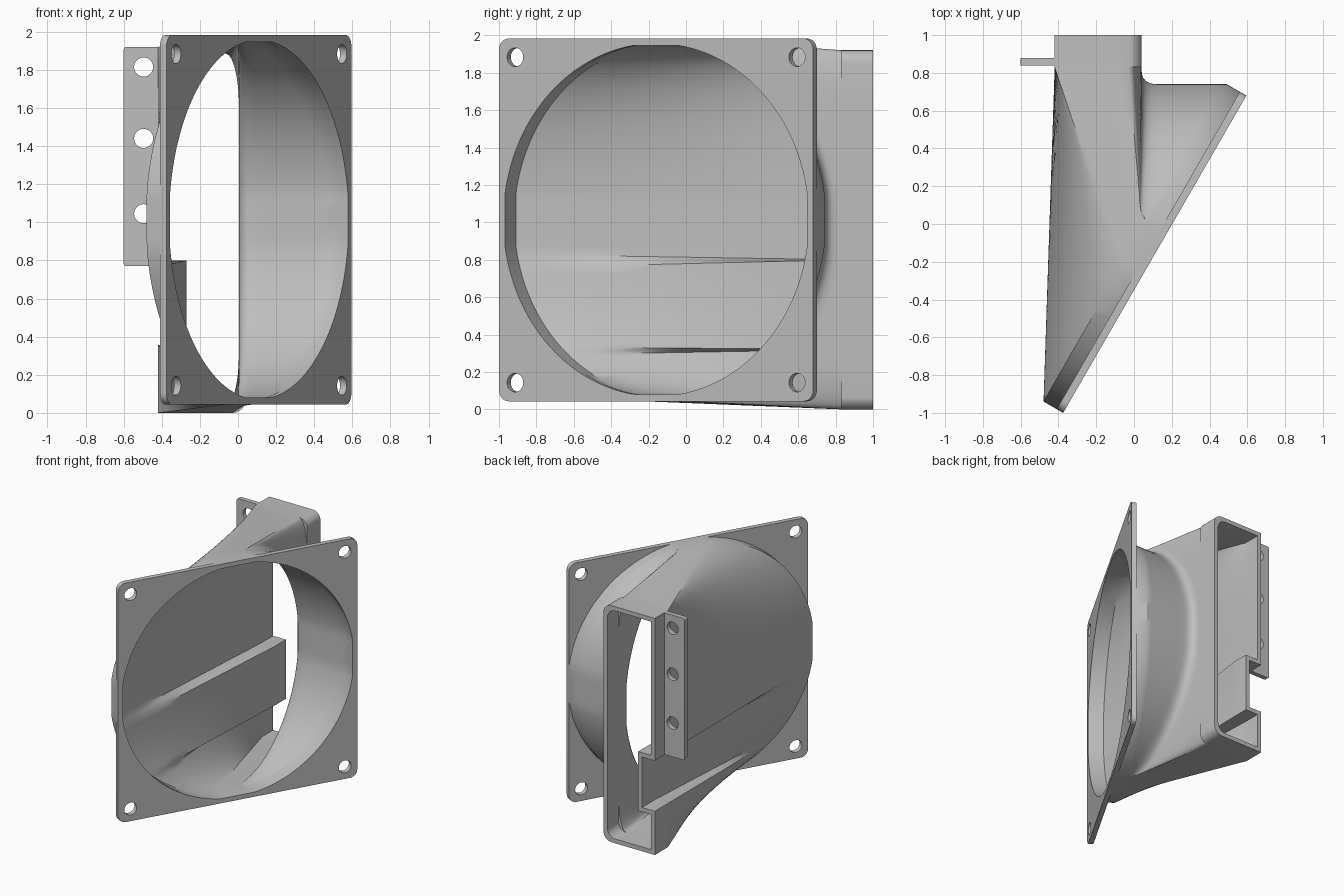
import bpy, bmesh
from math import radians, sin, cos, pi, ceil, sqrt
from mathutils import Vector, Matrix

cube = bpy.data.objects.get("Cube")
if cube:
    bpy.data.objects.remove(cube, do_unlink=True)

grey = bpy.data.materials.new("plain grey")
grey.use_nodes = True
grey.diffuse_color = (0.52, 0.52, 0.52, 1)
grey.node_tree.nodes["Principled BSDF"].inputs["Base Color"].default_value = grey.diffuse_color

# Inlet frame: tilted 30 degrees about the vertical
D = Vector((0.5, 0.866, 0))
N = Vector((0.866, -0.5, 0))
UP = Vector((0, 0, 1))
CENTRE = Vector((0.11, -0.16, 1.013))
HALF, THICK, STUB, WALL = 0.97, 0.04, 0.12, 0.035
FLAT = 8.3


def clipped_circle(deg, half):
    """Circle slightly flattened on its four sides."""
    r, a = half * 1.0107, radians(deg)
    return [max(-half, min(half, r * f(a))) for f in (cos, sin)]


def rounded_rect(x0, x1, y0, y1, r, steps=6):
    pts = []
    for q, (cx, cy) in enumerate([(x1 - r, y1 - r), (x0 + r, y1 - r), (x0 + r, y0 + r), (x1 - r, y0 + r)]):
        for i in range(steps + 1):
            a = (q + i / steps) * pi / 2
            pts.append((cx + r * cos(a), cy + r * sin(a)))
    return pts


def circle(cx, cy, r, n=32):
    return [(cx + r * cos(2 * pi * i / n), cy + r * sin(2 * pi * i / n)) for i in range(n)]


def select_only(obj):
    bpy.ops.object.select_all(action='DESELECT')
    obj.select_set(True)
    bpy.context.view_layer.objects.active = obj


def finish(obj):
    obj.data.materials.clear()
    obj.data.materials.append(grey)
    select_only(obj)
    bpy.ops.object.shade_smooth_by_angle(angle=radians(30))


def sheet(name, loops, thickness, matrix):
    """Flat sheet with holes, extruded from closed outlines."""
    cu = bpy.data.curves.new(name, 'CURVE')
    cu.dimensions, cu.fill_mode, cu.extrude = '2D', 'BOTH', thickness / 2
    for loop in loops:
        s = cu.splines.new('POLY')
        s.points.add(len(loop) - 1)
        for p, (x, y) in zip(s.points, loop):
            p.co = (x, y, 0, 1)
        s.use_cyclic_u = True
    obj = bpy.data.objects.new(name, cu)
    obj.matrix_world = matrix
    bpy.context.collection.objects.link(obj)
    select_only(obj)
    bpy.ops.object.convert(target='MESH')
    finish(bpy.context.view_layer.objects.active)


def frame(x, y, z, origin):
    m = Matrix((x, y, z)).transposed().to_4x4()
    m.translation = origin
    return m


# Square mounting plate with the round inlet and four screw holes
S = 0.87
plate_loops = [rounded_rect(-HALF, HALF, -HALF, HALF, 0.06),
               [clipped_circle(i * 2.5 + 1.25, 0.933) for i in range(144)]]
plate_loops += [circle(sx * S, sy * S, 0.05) for sx in (-1, 1) for sy in (-1, 1)]
sheet("mounting_plate", plate_loops, THICK, frame(D, UP, N, CENTRE - N * THICK / 2))

# Side tab with three screw holes
X = Vector((1, 0, 0))
tab_loops = [rounded_rect(-0.6, -0.40, 0.77, 1.92, 0.015)]
tab_loops += [circle(-0.495, z, 0.05) for z in (1.815, 1.44, 1.045)]
sheet("side_tab", tab_loops, 0.038, frame(X, UP, X.cross(UP), Vector((0, 0.859, 0))))


def outlet_samples(t):
    """Outlet outline inset by t: inlet angle, x, loft height, mouth height."""
    left, right, low, high = -0.42 + t, 0.04 - t, t, 1.92 - t
    notch, step_hi, step_lo = -0.305 + t, 0.765 + t, 0.355 - t
    mid, half = (low + high) / 2, (high - low) / 2
    tall, small = 0.28, 0.07
    edge = 90 - FLAT

    def height(a):
        return mid + half * sin(radians(a)) / sin(radians(edge))

    # Right wall: tall elliptical corners that become round at the mouth
    keys = []
    for i in range(57):
        a = -edge + 2 * edge * i / 56
        z = height(a)
        e = min(1, max(0, (abs(z - mid) - half + tall) / tall))
        mouth = mid + (1 if z > mid else -1) * (half - small + small * e) if e else z
        keys.append((a, right - small * (1 - sqrt(1 - e * e)), z, mouth))
    # Left wall with its stepped notch
    wall = [(a, left, height(a)) for a in [90 + FLAT + i * 4 for i in range(23)]]
    wall += [(191.3, left, step_hi), (195.7, notch, step_hi), (226, notch, step_lo),
             (229.6, left, step_lo), (270 - FLAT, left, low)]
    keys += [(a, x, z, z) for a, x, z in wall]
    keys.append((keys[0][0] + 360, *keys[0][1:]))
    samples = []
    for p, q in zip(keys, keys[1:]):
        n = ceil((q[0] - p[0]) / 3)
        samples += [[u + (v - u) * i / n for u, v in zip(p, q)] for i in range(n)]
    return samples


def shell_rings(half, t, end_y):
    """Rings of points from the inlet to the outlet for one skin."""
    columns = []
    for deg, x, z, mouth in outlet_samples(t):
        u, v = clipped_circle(deg, half)
        rim = CENTRE + D * u + UP * v
        start, end = rim - N * STUB, Vector((x, end_y, z))
        side = cos(radians(deg)) / sin(radians(FLAT))
        if side > 0.99:
            # Right side runs straight across, then turns along the outlet wall
            bend = Vector((0.04 - t, start.y, start.z))
        else:
            bend = start.lerp(end, 0.5 - 0.4 * max(-1, side))
        near = bend.lerp(start, min(0.5, 0.085 / (bend - start).length))
        far = bend.lerp(end, min(0.9, 0.085 / (end - bend).length))
        col = [rim - N * THICK]
        col += [start.lerp(near, i / 8) for i in range(8)]
        col += [near.lerp(bend, s).lerp(bend.lerp(far, s), s) for s in [i / 6 for i in range(7)]]
        col += [far.lerp(end, i / 6) for i in range(1, 7)]
        col += [Vector((x, end_y, mouth)), Vector((x, 1, mouth))]
        columns.append(col)
    return list(zip(*columns))


# Duct: outer and inner skins joined at both rims
outer = shell_rings(HALF, 0, 0.83)
inner = shell_rings(0.935, WALL, 0.86)
rings = outer + inner[::-1]
bm = bmesh.new()
grid = [[bm.verts.new(p) for p in ring] for ring in rings]
for r0, r1 in zip(grid, grid[1:] + grid[:1]):
    for i in range(len(r0)):
        j = (i + 1) % len(r0)
        bm.faces.new((r0[i], r0[j], r1[j], r1[i]))
bmesh.ops.remove_doubles(bm, verts=bm.verts, dist=0.0002)
bmesh.ops.recalc_face_normals(bm, faces=bm.faces)
mesh = bpy.data.meshes.new("duct")
bm.to_mesh(mesh)
bm.free()
duct = bpy.data.objects.new("duct", mesh)
bpy.context.collection.objects.link(duct)
finish(duct)
